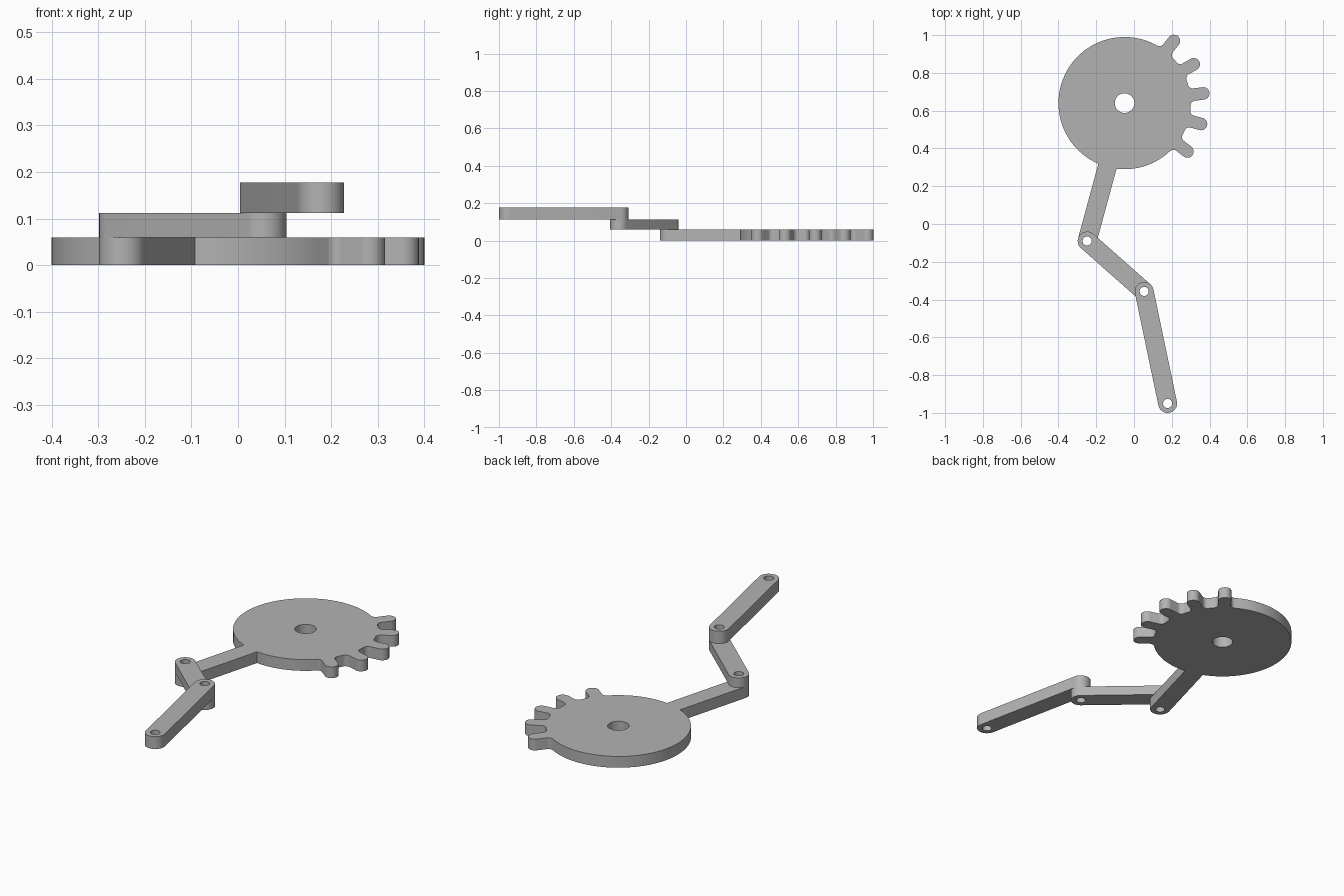
import bpy
import bmesh
from math import radians, degrees, pi, sqrt, asin, ceil, tau
from mathutils import Vector

cube = bpy.data.objects.get("Cube")
if cube:
    bpy.data.objects.remove(cube, do_unlink=True)

grey = bpy.data.materials.new("plain grey")
grey.use_nodes = True
grey.diffuse_color = (0.45, 0.45, 0.45, 1)
grey.node_tree.nodes["Principled BSDF"].inputs["Base Color"].default_value = grey.diffuse_color


def polar(r, a):
    return Vector((r, 0)) @ Matrix2(a)


def Matrix2(a):
    from mathutils import Matrix
    return Matrix.Rotation(a, 2).transposed()


def arc(centre, r, a0, a1, step=radians(6)):
    n = max(2, ceil(abs(a1 - a0) / step))
    return [Vector(centre) + polar(r, a0 + (a1 - a0) * i / n) for i in range(n + 1)]


def turned(points, a):
    return [Matrix2(a).transposed() @ p for p in points]


def plate(name, outline, holes, z0, z1):
    """Flat plate with holes, extruded between two heights."""
    curve = bpy.data.curves.new(name + "_profile", 'CURVE')
    curve.dimensions = '2D'
    curve.fill_mode = 'BOTH'
    curve.extrude = (z1 - z0) / 2
    loops = [outline] + [arc(c, r, 0, tau, radians(10))[:-1] for c, r in holes]
    for loop in loops:
        spline = curve.splines.new('POLY')
        spline.points.add(len(loop) - 1)
        for point, p in zip(spline.points, loop):
            point.co = (p.x, p.y, 0, 1)
        spline.use_cyclic_u = True
    helper = bpy.data.objects.new(name + "_profile", curve)
    bpy.context.collection.objects.link(helper)
    graph = bpy.context.evaluated_depsgraph_get()
    mesh = bpy.data.meshes.new_from_object(helper.evaluated_get(graph))
    bpy.data.objects.remove(helper, do_unlink=True)
    bpy.data.curves.remove(curve)

    bm = bmesh.new()
    bm.from_mesh(mesh)
    bmesh.ops.remove_doubles(bm, verts=bm.verts, dist=0.0001)
    bmesh.ops.recalc_face_normals(bm, faces=bm.faces)
    bmesh.ops.translate(bm, verts=bm.verts, vec=(0, 0, (z0 + z1) / 2))
    bm.to_mesh(mesh)
    bm.free()
    mesh.name = name
    mesh.materials.clear()
    mesh.materials.append(grey)
    mesh.shade_smooth()
    mesh.set_sharp_from_angle(angle=radians(30))
    obj = bpy.data.objects.new(name, mesh)
    bpy.context.collection.objects.link(obj)
    return obj


def heading(v):
    return Vector((1, 0)).angle_signed(v) * -1


def link(name, a, b, z0, z1):
    """Straight bar with round ends and a pin hole at each end."""
    d = heading(b - a)
    outline = arc(b, BAR, d - pi / 2, d + pi / 2) + arc(a, BAR, d + pi / 2, d + 3 * pi / 2)
    plate(name, outline, [(a, PIN), (b, PIN)], z0, z1)


BAR, PIN = 0.05, 0.024
hub = Vector((-0.05, 0.64))
elbow = Vector((-0.248, -0.09))
knee = Vector((0.054, -0.357))
tip = Vector((0.178, -0.95))

# Gear outline features, each drawn along +x from the hub
DISC, TOOTH, FILLET, REACH = 0.35, 0.033, 0.025, 0.42
side = TOOTH + FILLET
root = sqrt((DISC + FILLET) ** 2 - side ** 2)
lean = asin(side / (DISC + FILLET))
tooth = (arc((root, -side), FILLET, pi - lean, pi / 2, radians(12))
         + arc((REACH, 0), TOOTH, -pi / 2, pi / 2, radians(12))
         + arc((root, side), FILLET, -pi / 2, lean - pi, radians(12)))
tooth_half = lean

arm_half = asin(BAR / DISC)
arm = ([polar(DISC, -arm_half)]
       + arc(((elbow - hub).length, 0), BAR, -pi / 2, pi / 2)
       + [polar(DISC, arm_half)])

# Walk round the disc: arm, five teeth, then back to the arm
arm_angle = heading(elbow - hub)
features = [(arm_angle, arm, arm_half)]
features += [(radians(-37.6 + 22.3 * i), tooth, tooth_half) for i in range(5)]
outline = []
for i, (angle, points, half) in enumerate(features):
    nxt, _, nxt_half = features[(i + 1) % len(features)]
    if nxt < angle:
        nxt += tau
    outline += turned(points, angle)
    outline += arc((0, 0), DISC, angle + half, nxt - nxt_half, radians(4))[1:-1]
outline = [p + hub for p in outline]

plate("sector_gear_with_arm", outline, [(hub, 0.052), (elbow, PIN)], 0, 0.06)
link("middle_link", elbow, knee, 0.06, 0.112)
link("end_link", knee, tip, 0.112, 0.178)
